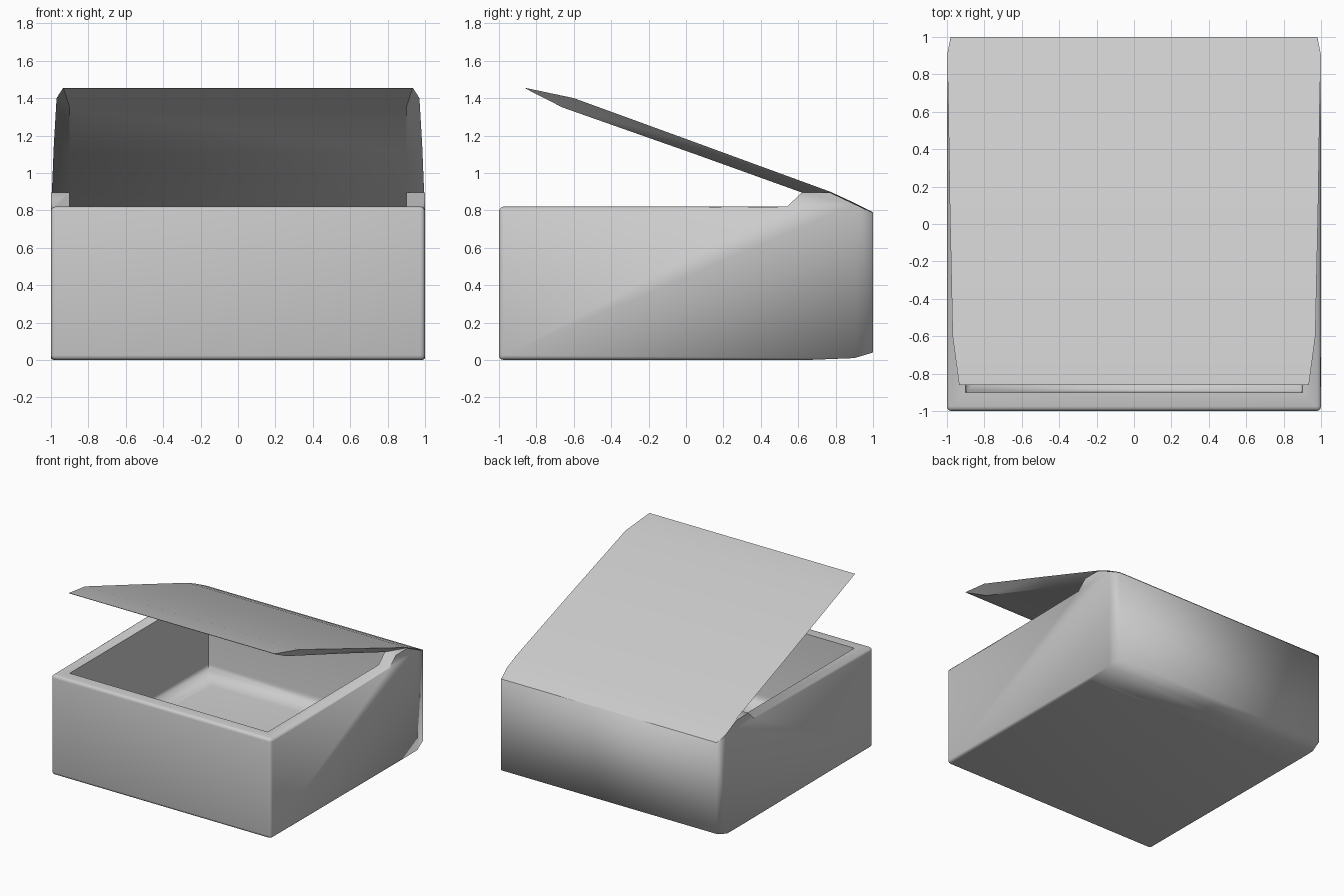
import bpy, bmesh, math

if "Cube" in bpy.data.objects:
    bpy.data.objects.remove(bpy.data.objects["Cube"])


def make_object(name, bm):
    bmesh.ops.recalc_face_normals(bm, faces=bm.faces[:])
    me = bpy.data.meshes.new(name)
    bm.to_mesh(me)
    bm.free()
    ob = bpy.data.objects.new(name, me)
    bpy.context.collection.objects.link(ob)
    return ob


def activate(ob):
    bpy.ops.object.select_all(action='DESELECT')
    ob.select_set(True)
    bpy.context.view_layer.objects.active = ob


def smooth(ob, degrees):
    activate(ob)
    bpy.ops.object.shade_smooth_by_angle(angle=math.radians(degrees))


# Box body: side profile (y, z) extruded across x, with the hinge wedge at the back
profile = [(-1, 0), (.65, 0), (.9, .01), (1, .04), (1, .786), (.77, .895),
           (.62, .895), (.54, .82), (-1, .82)]
bm = bmesh.new()
face = bm.faces.new([bm.verts.new((-1, y, z)) for y, z in profile])
ext = bmesh.ops.extrude_face_region(bm, geom=[face])
for v in ext['geom']:
    if isinstance(v, bmesh.types.BMVert):
        v.co.x = 1
bmesh.ops.bisect_plane(bm, geom=bm.verts[:] + bm.edges[:] + bm.faces[:],
                       plane_co=(0, .9, 0), plane_no=(0, 1, 0))
for v in bm.verts:
    if v.co.y > .99:
        v.co.x *= .98
bmesh.ops.recalc_face_normals(bm, faces=bm.faces[:])
# Round the front edges and the long rim and base edges
rounded = [e for e in bm.edges if any(v.co.y < -.99 for v in e.verts)]
bmesh.ops.bevel(bm, geom=rounded, offset=.025, segments=3, profile=.5,
                affect='EDGES')
body = make_object("box_body", bm)

# Cavity cutter with a filleted floor
bm = bmesh.new()
bmesh.ops.create_cube(bm, size=1)
for v in bm.verts:
    v.co.x *= 1.8
    v.co.y *= 1.8
    v.co.z = .1 if v.co.z < 0 else 1.1
floor = [e for e in bm.edges if all(v.co.z < .2 for v in e.verts)]
bmesh.ops.bevel(bm, geom=floor, offset=.11, segments=4, profile=.5,
                affect='EDGES')
cutter = make_object("cavity_cutter", bm)
cutter.hide_render = True

mod = body.modifiers.new("cavity", 'BOOLEAN')
mod.operation = 'DIFFERENCE'
mod.solver = 'EXACT'
mod.object = cutter
activate(body)
bpy.ops.object.modifier_apply(modifier=mod.name)
bpy.data.objects.remove(cutter)
smooth(body, 80)

# Lid: lofted sections, top (y, z, half width) then underside (y, z, half width)
sections = [
    ((1, .79, .98), (.93, .78, .90)),
    ((.9, .84, .998), (.8, .832, .90)),
    ((.77, .9, .995), (.62, .895, .90)),
    ((.1, 1.145, .985), (.05, 1.1, .90)),
    ((-.6, 1.4, .97), (-.66, 1.35, .90)),
    ((-.86, 1.455, .935), (-.858, 1.451, .932)),
]
bm = bmesh.new()
rings = []
for (yt, zt, wt), (yb, zb, wb) in sections:
    rings.append([bm.verts.new(p) for p in (
        (-wt, yt, zt), (wt, yt, zt), (wb, yb, zb), (-wb, yb, zb))])
for a, b in zip(rings, rings[1:]):
    for i in range(4):
        j = (i + 1) % 4
        bm.faces.new((a[i], a[j], b[j], b[i]))
bm.faces.new(rings[0])
bm.faces.new(rings[-1])
lid = make_object("lid", bm)
smooth(lid, 35)
